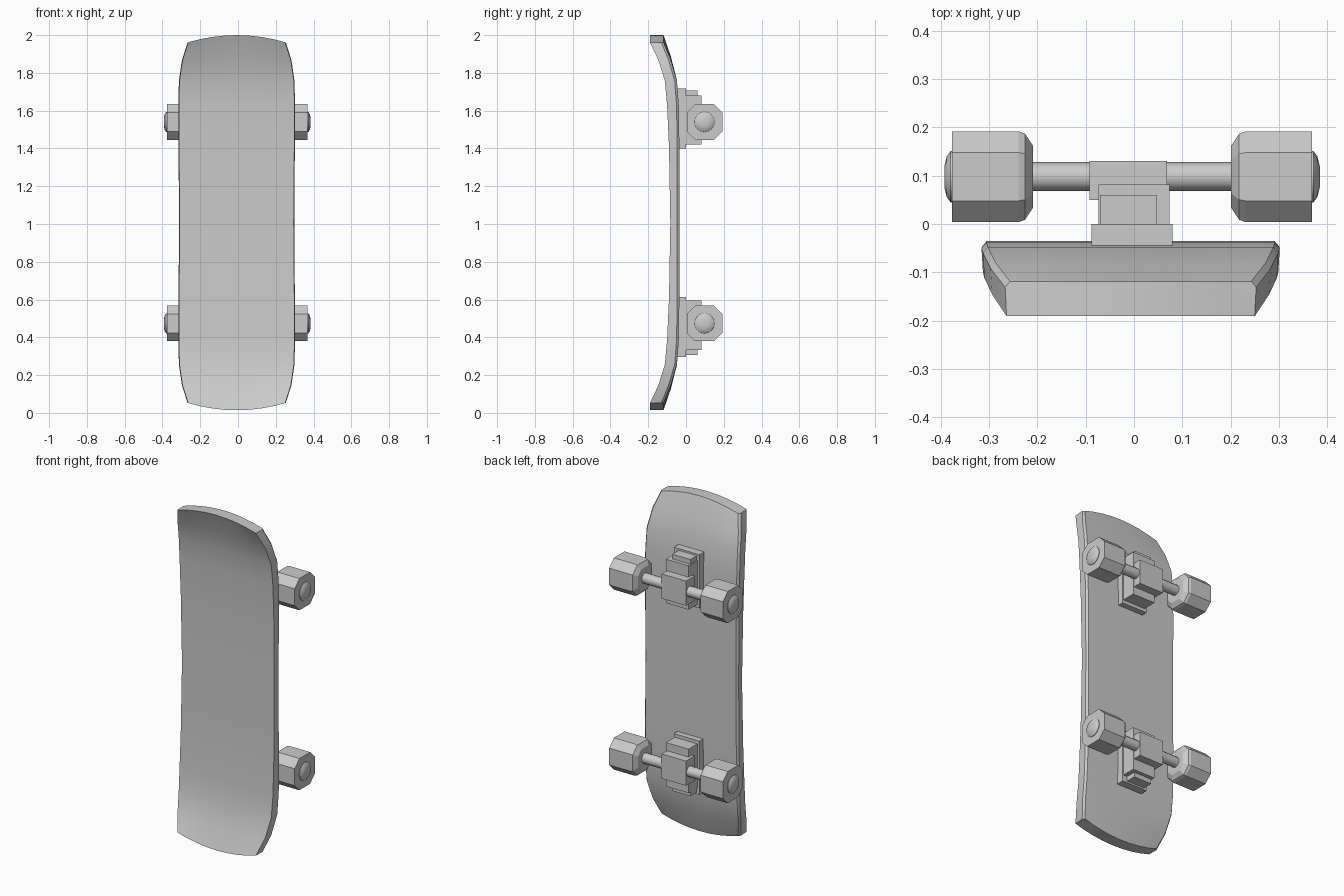
import bpy, bmesh
from math import cos, sin, pi

if "Cube" in bpy.data.objects:
    bpy.data.objects.remove(bpy.data.objects["Cube"])

MID_Z = 1.007          # mirror plane between the two trucks
AXLE_Y, AXLE_Z = 0.098, 1.54


def finish(name, bm, smooth=None):
    bmesh.ops.recalc_face_normals(bm, faces=bm.faces)
    me = bpy.data.meshes.new(name)
    bm.to_mesh(me)
    bm.free()
    ob = bpy.data.objects.new(name, me)
    bpy.context.collection.objects.link(ob)
    if smooth:
        bpy.ops.object.select_all(action='DESELECT')
        ob.select_set(True)
        bpy.context.view_layer.objects.active = ob
        bpy.ops.object.shade_smooth_by_angle(angle=smooth)
    return ob


def loft(name, rings, smooth=None):
    """Skin a list of equal-length closed rings and cap both ends."""
    bm = bmesh.new()
    vs = [[bm.verts.new(p) for p in ring] for ring in rings]
    n = len(vs[0])
    for a, b in zip(vs, vs[1:]):
        for i in range(n):
            j = (i + 1) % n
            bm.faces.new((a[i], a[j], b[j], b[i]))
    bm.faces.new(vs[0])
    bm.faces.new(vs[-1])
    return finish(name, bm, smooth)


def box(name, x0, x1, y0, y1, z0, z1):
    ring = [(x0, y0), (x1, y0), (x1, y1), (x0, y1)]
    return loft(name, [[(x, y, z) for x, y in ring] for z in (z0, z1)])


def lathe_x(name, section, profile, z, side, smooth=None):
    """Loft a (y, z) section along x; profile holds (x, scale) pairs."""
    return loft(name, [[(side * x - 0.004, AXLE_Y + s * a, z + s * b)
                        for a, b in section] for x, s in profile], smooth)


def circle(n):
    return [(cos(2 * pi * i / n), sin(2 * pi * i / n)) for i in range(n)]


# Deck: half profile (height above middle, front y, back y, half width, end bow)
half = [(0.0, -0.083, -0.035, 0.305, 0),
        (0.40, -0.090, -0.035, 0.308, 0),
        (0.62, -0.100, -0.038, 0.309, 0),
        (0.75, -0.112, -0.048, 0.306, 0.004),
        (0.86, -0.146, -0.080, 0.290, 0.020),
        (0.955, -0.191, -0.119, 0.260, 0.038)]
rows = [(-h, *r) for h, *r in half[:0:-1]] + half
N = 8
rings = []
for h, yf, yb, w, bow in rows:
    ring = []
    sgn = 1 if h > 0 else -1

    def pt(t, y, width):
        return (width * t - 0.007, y, MID_Z + h + sgn * bow * (1 - t * t))
    ts = [-1 + 2 * i / N for i in range(N + 1)]
    ring += [pt(t, yf, w - 0.003) for t in ts]
    ring.append(pt(1, yb - 0.012, w))
    ring += [pt(t, yb, w - 0.010) for t in reversed(ts)]
    ring.append(pt(-1, yb - 0.012, w))
    rings.append(ring)
# Skin the deck, with end caps made as quad strips
bm = bmesh.new()
vs = [[bm.verts.new(p) for p in ring] for ring in rings]
n = len(vs[0])
for a, b in zip(vs, vs[1:]):
    for i in range(n):
        j = (i + 1) % n
        bm.faces.new((a[i], a[j], b[j], b[i]))
for r in (vs[0], vs[-1]):
    front, back = r[:N + 1], r[N + 2:2 * N + 3][::-1]
    for i in range(N):
        bm.faces.new((front[i], front[i + 1], back[i + 1], back[i]))
    bm.faces.new((front[N], r[N + 1], back[N]))
    bm.faces.new((front[0], back[0], r[-1]))
finish("deck", bm, 0.3)

# Trucks and wheels, the lower set mirrored from the upper one
h, c = 0.094, 0.044
octagon = [(h, c - h), (h, h - c), (h - c, h), (c - h, h),
           (-h, h - c), (-h, c - h), (c - h, -h), (h - c, -h)]
for label, m in (("upper", 1), ("lower", -1)):
    def mz(z):
        return MID_Z + m * (z - MID_Z)

    def part(name, x0, x1, y0, y1, z0, z1):
        lo, hi = sorted((mz(z0), mz(z1)))
        box(f"{label}_{name}", x0, x1, y0, y1, lo, hi)

    part("base_plate", -0.088, 0.080, -0.06, 0.0, 1.40, 1.718)
    part("truck_block", -0.074, 0.074, -0.005, 0.082, 1.42, 1.68)
    part("truck_step", -0.070, 0.048, -0.005, 0.060, 1.60, 1.708)
    part("hanger", -0.092, 0.068, 0.05, 0.131, 1.467, 1.613)
    z = mz(AXLE_Z)
    axle = [(0.03 * a, 0.03 * b) for a, b in circle(12)]
    lathe_x(f"{label}_axle", axle, [(-0.25, 1), (0.25, 1)], z, 1, 0.6)
    for side, name in ((-1, "left"), (1, "right")):
        lathe_x(f"{label}_{name}_wheel", octagon,
                [(0.205, 0.68), (0.222, 0.95), (0.235, 1), (0.373, 1)], z, side)
        lathe_x(f"{label}_{name}_hub", circle(16),
                [(0.36, 0.054), (0.376, 0.053), (0.384, 0.042), (0.389, 0.022)],
                z, side, 0.6)
